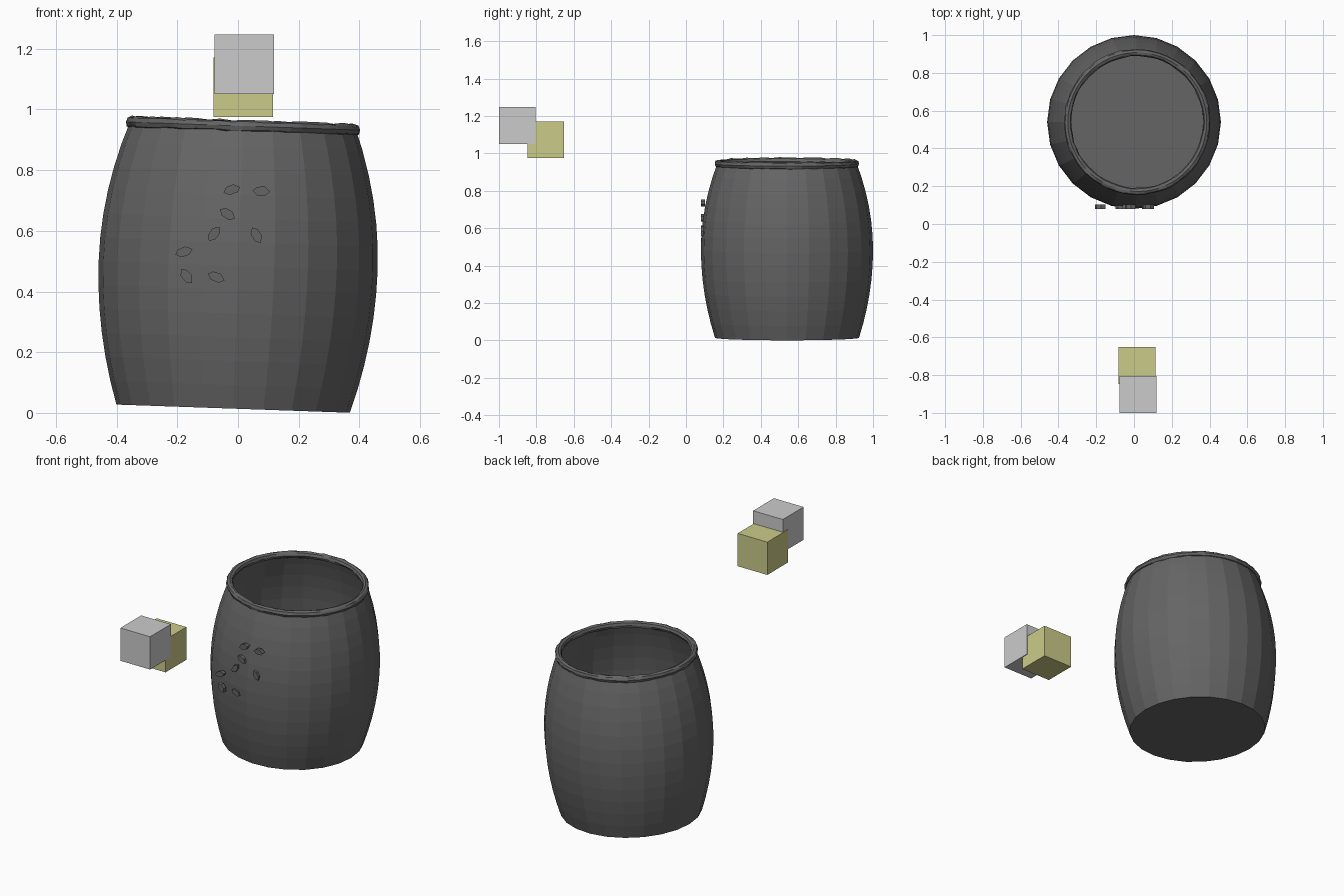
import bpy, bmesh, math, random
from mathutils import Matrix, Vector

if "Cube" in bpy.data.objects:
    bpy.data.objects.remove(bpy.data.objects["Cube"], do_unlink=True)
random.seed(4)


def material(name, rgb):
    m = bpy.data.materials.new(name)
    m.use_nodes = True
    m.diffuse_color = (*rgb, 1)
    m.node_tree.nodes["Principled BSDF"].inputs["Base Color"].default_value = (*rgb, 1)
    return m


charcoal = material("charcoal", (0.13, 0.13, 0.13))
pale_grey = material("pale grey", (0.6, 0.6, 0.6))
pale_yellow = material("pale yellow", (0.6, 0.6, 0.25))


def add_object(name, bm, mat, matrix=Matrix()):
    bmesh.ops.recalc_face_normals(bm, faces=bm.faces)
    mesh = bpy.data.meshes.new(name)
    bm.to_mesh(mesh)
    bm.free()
    mesh.materials.append(mat)
    obj = bpy.data.objects.new(name, mesh)
    bpy.context.collection.objects.link(obj)
    obj.matrix_world = matrix
    return obj


def bridge(bm, a, b):
    n = len(a)
    for i in range(n):
        j = (i + 1) % n
        bm.faces.new((a[i], a[j], b[j], b[i]))


# The barrel leans slightly to its left
HEIGHT = 0.94
lean = Matrix.Translation((-0.016, 0.54, 0.014)) @ Matrix.Rotation(math.radians(2), 4, "Y")

# Open barrel with bulging faceted wall and a closed floor
SIDES, BANDS = 24, 12
bm = bmesh.new()
rings = []
for k in range(BANDS + 1):
    t = 2 * k / BANDS - 1
    r = 0.46 - (0.09 if t > 0 else 0.075) * t * t
    rings.append([bm.verts.new((r * math.cos(a), r * math.sin(a), HEIGHT * k / BANDS))
                  for a in (math.tau * i / SIDES for i in range(SIDES))])
for low, high in zip(rings, rings[1:]):
    bridge(bm, low, high)
bm.faces.new(rings[0][::-1])
add_object("barrel", bm, charcoal, lean)

# Lumpy rope rim around the opening
bm = bmesh.new()
loops = []
for i in range(60):
    a = math.tau * i / 60
    loop = []
    for k in range(8):
        b = math.tau * k / 8
        q = 0.019 + random.uniform(-0.003, 0.003)
        r = 0.368 + q * math.cos(b)
        loop.append(bm.verts.new((r * math.cos(a), r * math.sin(a), HEIGHT - 0.008 + q * math.sin(b))))
    loops.append(loop)
for i, loop in enumerate(loops):
    bridge(bm, loop, loops[(i + 1) % len(loops)])
add_object("rope_rim", bm, charcoal, lean)

# Small leaf chips scattered on the front: x, z, turn in degrees
chips = [(-0.02, 0.735, 25), (0.077, 0.73, 5), (-0.035, 0.655, -25), (-0.078, 0.59, 60),
         (0.06, 0.585, -55), (-0.178, 0.53, 25), (-0.17, 0.45, -45), (-0.072, 0.447, -15)]
outline = [(-0.029, 0.004), (-0.014, 0.016), (0.012, 0.015),
           (0.029, -0.003), (0.013, -0.015), (-0.015, -0.012)]
for n, (x, z, turn) in enumerate(chips, 1):
    bm = bmesh.new()
    face = bm.faces.new([bm.verts.new((u, -0.01, w)) for u, w in outline])
    out = bmesh.ops.extrude_face_region(bm, geom=[face])
    bmesh.ops.translate(bm, vec=(0, 0.022, 0),
                        verts=[v for v in out["geom"] if isinstance(v, bmesh.types.BMVert)])
    place = Matrix.Translation((x, 0.09, z)) @ Matrix.Rotation(math.radians(-turn), 4, "Y")
    add_object(f"leaf_chip_{n}", bm, charcoal, place)

# Two floating blocks in front of the barrel
for name, mat, centre in (("grey_block", pale_grey, (0.021, -0.902, 1.149)),
                          ("yellow_block", pale_yellow, (0.017, -0.75, 1.073))):
    bm = bmesh.new()
    bmesh.ops.create_cube(bm, size=0.196)
    add_object(name, bm, mat, Matrix.Translation(Vector(centre)))
